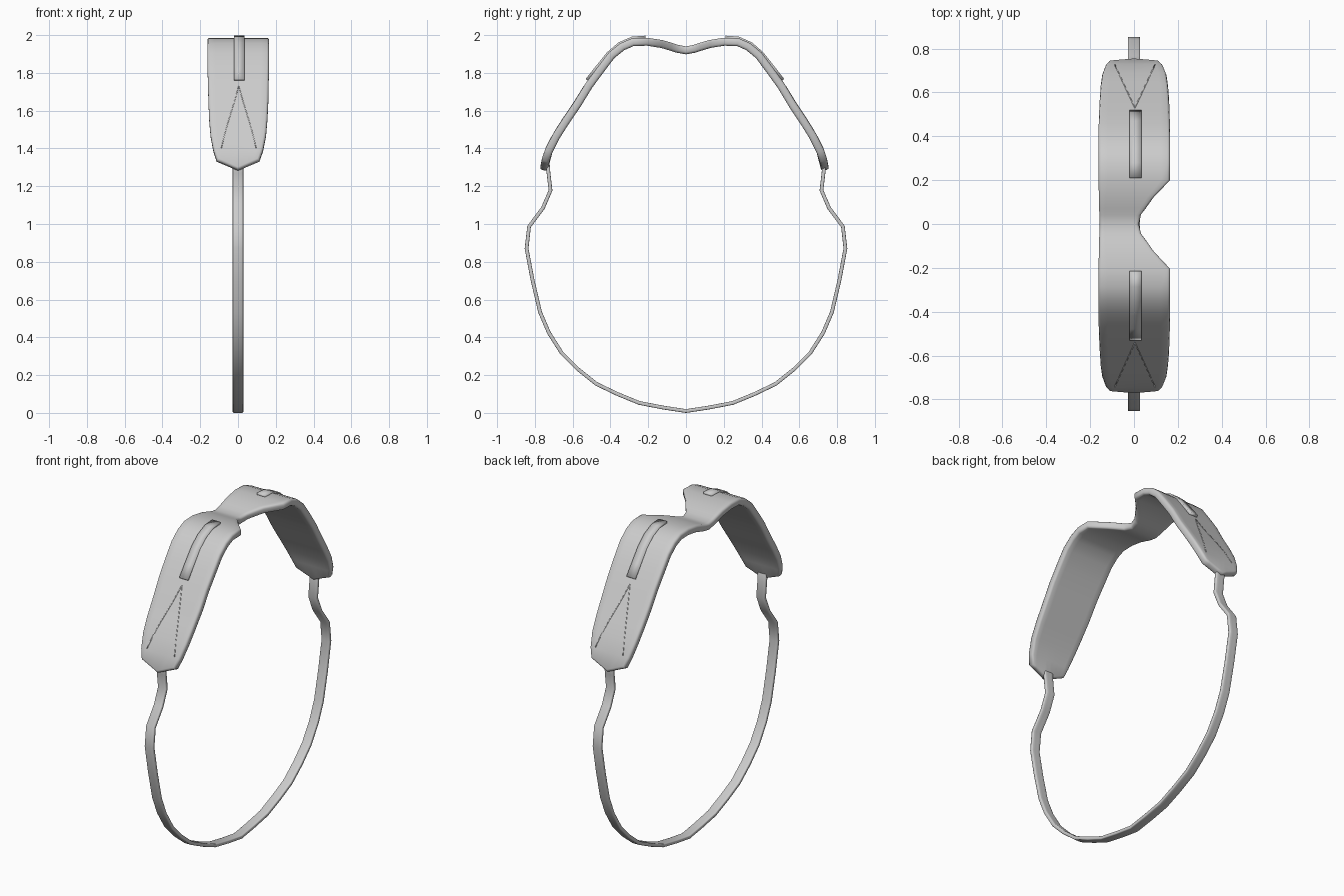
import bpy, bmesh, math

if "Cube" in bpy.data.objects:
    bpy.data.objects.remove(bpy.data.objects["Cube"])

grey = bpy.data.materials.new("light grey fabric")
grey.diffuse_color = (0.6, 0.6, 0.6, 1)
grey.use_nodes = True
grey.node_tree.nodes["Principled BSDF"].inputs["Base Color"].default_value = grey.diffuse_color


def make_sheet(name, rows, thickness, bevel):
    """Loft rows of points into a sheet, thicken it inward and soften the rim."""
    bm = bmesh.new()
    vs = [[bm.verts.new(p) for p in row] for row in rows]
    for a, b in zip(vs, vs[1:]):
        for i in range(len(a) - 1):
            bm.faces.new((a[i], a[i + 1], b[i + 1], b[i]))
    me = bpy.data.meshes.new(name)
    bm.to_mesh(me)
    bm.free()
    me.materials.append(grey)
    ob = bpy.data.objects.new(name, me)
    bpy.context.collection.objects.link(ob)
    s = ob.modifiers.new("thickness", 'SOLIDIFY')
    s.thickness = thickness
    s.offset = -1
    if bevel:
        b = ob.modifiers.new("rim", 'BEVEL')
        b.width = bevel
        b.segments = 2
        b.limit_method = 'ANGLE'
        b.angle_limit = math.radians(50)
    bpy.ops.object.select_all(action='DESELECT')
    ob.select_set(True)
    bpy.context.view_layer.objects.active = ob
    bpy.ops.object.shade_smooth_by_angle(angle=math.radians(35))
    return ob


def side(y, s):
    # the mask reaches slightly further on the front side
    return y if s > 0 else -y * 1.022


# Mask outline: y, z, left edge x, right edge x (nose notch on the +x edge)
MASK = [
    (0.00, 1.940, -.157, .022), (0.04, 1.948, -.158, .032),
    (0.07, 1.958, -.159, .055), (0.12, 1.973, -.160, .090),
    (0.20, 1.986, -.162, .165), (0.28, 1.983, -.162, .165),
    (0.34, 1.957, -.162, .165), (0.40, 1.908, -.162, .165),
    (0.46, 1.828, -.161, .164), (0.52, 1.745, -.159, .162),
    (0.58, 1.645, -.156, .160), (0.64, 1.555, -.152, .155),
    (0.69, 1.475, -.145, .148), (0.73, 1.395, -.130, .132),
]
US = [i / 4 - 1 for i in range(9)]


def mask_rows(s):
    rows = [[((l + r) / 2 + u * (r - l) / 2, side(y, s), z) for u in US]
            for y, z, l, r in MASK]
    # pointed end
    rows.append([(u * 0.112, side(0.758 - 0.008 * abs(u), s), 1.29 + 0.05 * abs(u))
                 for u in US])
    return rows


make_sheet("mask_panel", mask_rows(-1)[:0:-1] + mask_rows(1), 0.042, 0.012)

# Elastic strap, from the front end under the model to the back end
STRAP = [(.742, 1.32), (.738, 1.27), (.727, 1.18), (.766, 1.09), (.840, .99),
         (.854, .87), (.822, .70), (.782, .53), (.735, .42), (.665, .31),
         (.580, .225), (.480, .145), (.365, .09), (.250, .043), (.12, .018)]
path = [(-y, z) for y, z in STRAP] + [(0, 0.0)] + STRAP[::-1]
make_sheet("elastic_strap", [[(x, y, z) for x in (.028, .01, -.01, -.028)]
                             for y, z in path], 0.02, 0.005)

# Raised plates and fine seams on both halves
PLATE = [(.21, 1.997), (.28, 1.992), (.35, 1.961), (.41, 1.908),
         (.47, 1.832), (.52, 1.768)]


def surface_z(y):
    for a, b in zip(MASK, MASK[1:]):
        if a[0] <= y <= b[0]:
            return a[1] + (b[1] - a[1]) * (y - a[0]) / (b[0] - a[0])
    return MASK[-1][1]


for s, label in ((-1, "front"), (1, "back")):
    rows = [[(x, side(y, s), z) for x in (-.021, .034)] for y, z in PLATE]
    make_sheet("raised_plate_" + label, rows if s > 0 else rows[::-1], 0.016, 0)
    for k in (-1, 1):
        rows = []
        for i in range(8):
            t = i / 7
            y = 0.53 + 0.198 * t
            x = 0.004 + k * 0.092 * t
            rows.append([(x + d, side(y, s), surface_z(y) + 0.003) for d in (-.002, .002)])
        make_sheet("seam_" + label + ("_left" if k < 0 else "_right"),
                   rows if s > 0 else rows[::-1], 0.006, 0)
